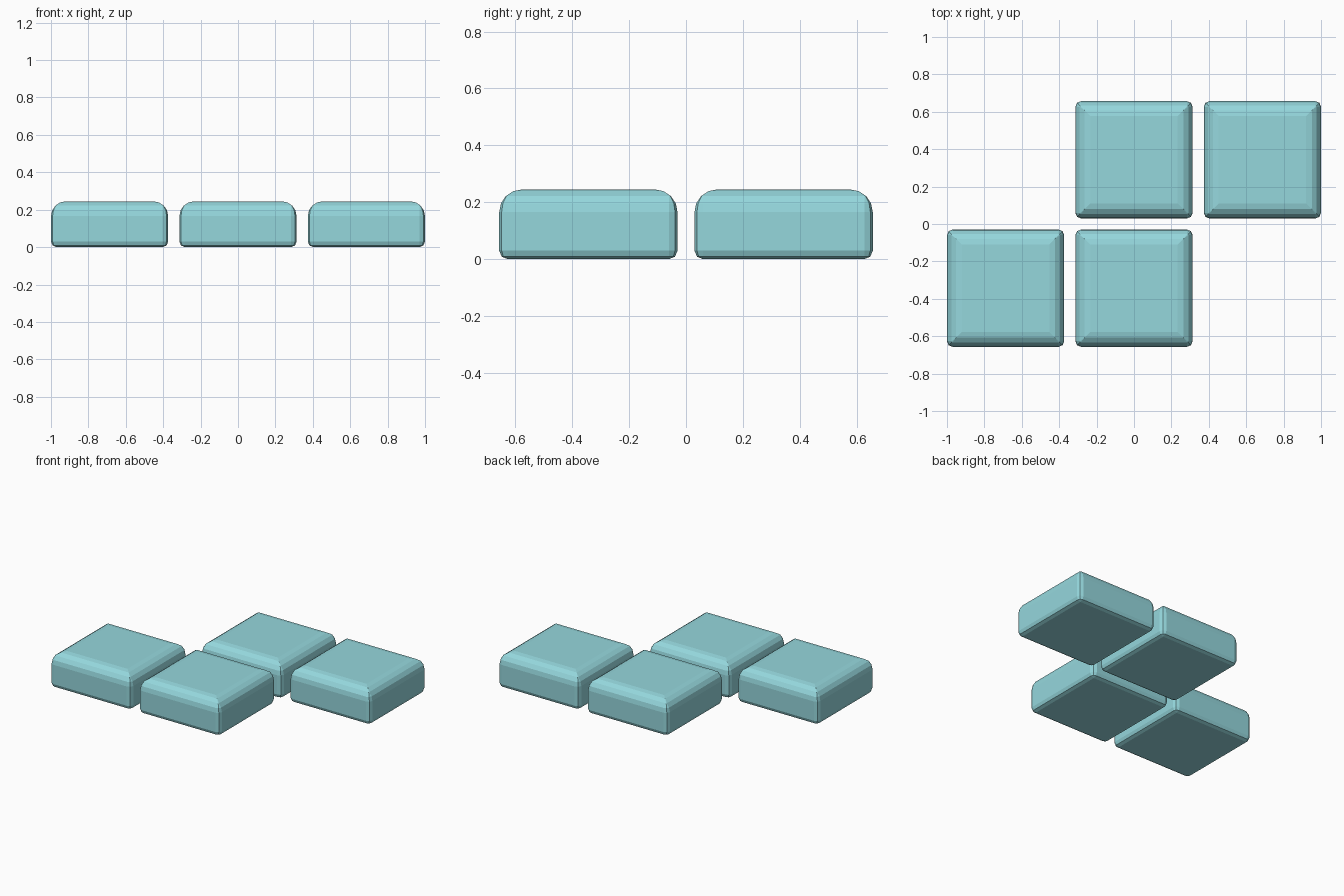
import bpy, bmesh
from math import sin, cos, pi

if "Cube" in bpy.data.objects:
    bpy.data.objects.remove(bpy.data.objects["Cube"])

SIZE, PITCH, HEIGHT = 0.627, 0.6865, 0.245
CORNER, TOP_R, BOTTOM_R = 0.03, 0.08, 0.03

mat = bpy.data.materials.new("teal")
mat.diffuse_color = (0.3, 0.68, 0.72, 1)
mat.use_nodes = True
mat.node_tree.nodes["Principled BSDF"].inputs["Base Color"].default_value = mat.diffuse_color


def outline(inset, segments=2):
    """Rounded square whose corners sharpen as it is inset."""
    r = max(CORNER - inset, 0.0)
    c = SIZE / 2 - inset - r
    points = []
    for i, (sx, sy) in enumerate([(1, 1), (-1, 1), (-1, -1), (1, -1)]):
        for s in range(segments + 1):
            a = (i + s / segments) * pi / 2
            points.append((sx * c + r * cos(a), sy * c + r * sin(a)))
    return points


# Edge profile (inset, height): small bottom round, larger top round
profile = [(BOTTOM_R * (1 - sin(a)), BOTTOM_R * (1 - cos(a)))
           for a in (k * pi / 4 for k in range(3))]
profile += [(TOP_R * (1 - cos(a)), HEIGHT - TOP_R * (1 - sin(a)))
            for a in (k * pi / 8 for k in range(5))]


def tile_mesh():
    bm = bmesh.new()
    rings = [[bm.verts.new((x, y, z)) for x, y in outline(inset)]
             for inset, z in profile]
    n = len(rings[0])
    for lower, upper in zip(rings, rings[1:]):
        for i in range(n):
            j = (i + 1) % n
            bm.faces.new((lower[i], lower[j], upper[j], upper[i]))
    bm.faces.new(rings[0][::-1])
    bm.faces.new(rings[-1])
    bmesh.ops.remove_doubles(bm, verts=bm.verts, dist=0.0005)
    bmesh.ops.recalc_face_normals(bm, faces=bm.faces)
    mesh = bpy.data.meshes.new("tile")
    bm.to_mesh(mesh)
    bm.free()
    mesh.materials.append(mat)
    return mesh


# Four tiles in a stepped layout
mesh = tile_mesh()
tiles = {"front_left_tile": (-1, -0.5), "front_middle_tile": (0, -0.5),
         "back_middle_tile": (0, 0.5), "back_right_tile": (1, 0.5)}
for name, (col, row) in tiles.items():
    tile = bpy.data.objects.new(name, mesh)
    tile.location = (col * PITCH, row * PITCH, 0)
    bpy.context.collection.objects.link(tile)
